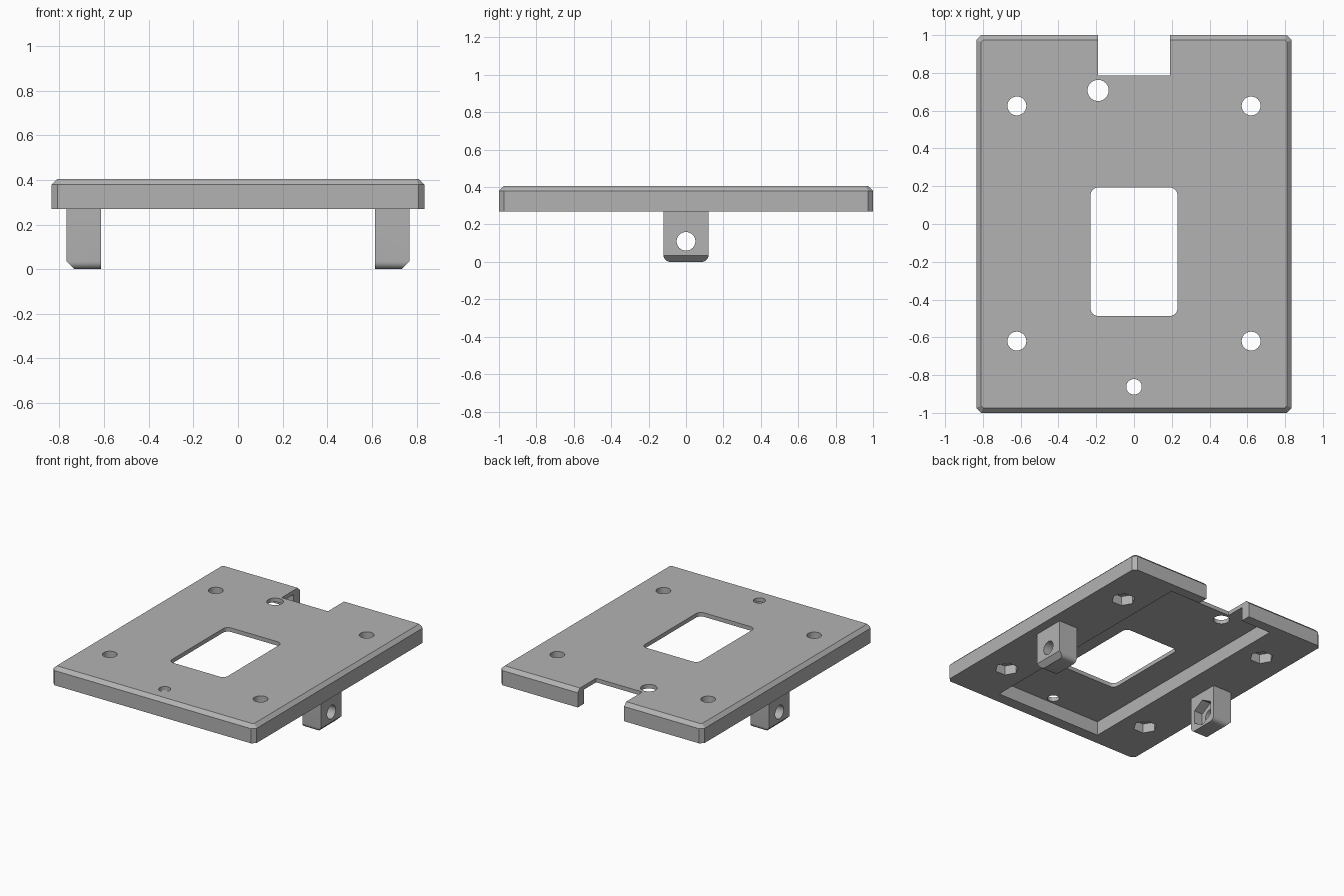
import bpy, bmesh, math
from mathutils import Matrix, Vector

if "Cube" in bpy.data.objects:
    bpy.data.objects.remove(bpy.data.objects["Cube"])

grey = bpy.data.materials.new("plain_grey")
grey.use_nodes = True
COLOUR = (0.45, 0.45, 0.45, 1)
grey.diffuse_color = COLOUR
grey.node_tree.nodes["Principled BSDF"].inputs["Base Color"].default_value = COLOUR

BASE, TOP, CHAMFER = 0.27, 0.405, 0.026
CEILING = 0.375     # roof of the underside pocket


def finish(name, bm):
    bmesh.ops.recalc_face_normals(bm, faces=bm.faces)
    mesh = bpy.data.meshes.new(name)
    bm.to_mesh(mesh)
    bm.free()
    obj = bpy.data.objects.new(name, mesh)
    bpy.context.collection.objects.link(obj)
    mesh.materials.append(grey)
    return obj


def box(lo, hi):
    bm = bmesh.new()
    size = Vector(hi) - Vector(lo)
    centre = (Vector(hi) + Vector(lo)) / 2
    bmesh.ops.create_cube(bm, size=1, matrix=Matrix.Translation(centre) @ Matrix.Diagonal((*size, 1)))
    return bm


def edges_along(bm, axis):
    return [e for e in bm.edges
            if abs((e.verts[0].co - e.verts[1].co).normalized()[axis]) > 0.99]


def bevel(bm, edges, width, segments=1):
    bmesh.ops.bevel(bm, geom=edges, offset=width, segments=segments,
                    profile=0.5, affect='EDGES')


def prism(radius, depth, centre, sides=40, rotation=Matrix()):
    bm = bmesh.new()
    bmesh.ops.create_cone(bm, cap_ends=True, segments=sides, radius1=radius, radius2=radius,
                          depth=depth, matrix=Matrix.Translation(centre) @ rotation)
    return bm


def cut(obj, bm):
    cutter = finish("cutter", bm)
    cutter.hide_render = True
    mod = obj.modifiers.new("cut", 'BOOLEAN')
    mod.operation, mod.solver, mod.object = 'DIFFERENCE', 'EXACT', cutter
    bpy.context.view_layer.objects.active = obj
    bpy.ops.object.modifier_apply(modifier=mod.name)
    bpy.data.objects.remove(cutter)


def smooth(obj):
    bpy.ops.object.select_all(action='DESELECT')
    obj.select_set(True)
    bpy.context.view_layer.objects.active = obj
    bpy.ops.object.shade_smooth_by_angle(angle=math.radians(25))


# Plate with chamfered corners and top rim
bm = box((-0.835, -1, BASE), (0.835, 1, TOP))
bevel(bm, edges_along(bm, 2), CHAMFER)
bevel(bm, [e for e in bm.edges if all(v.co.z > TOP - 0.001 for v in e.verts)], CHAMFER)
plate = finish("plate", bm)

# Underside pocket, back notch and rounded window
cut(plate, box((-0.44, -0.915, 0.1), (0.44, 0.925, CEILING)))
cut(plate, box((-0.19, 0.785, 0.1), (0.19, 1.2, 0.6)))
window = box((-0.23, -0.487, 0.1), (0.23, 0.193, 0.6))
bevel(window, edges_along(window, 2), 0.04, 6)
cut(plate, window)

# Mounting holes with hexagonal nut recesses below
for x in (-0.62, 0.62):
    for y in (-0.62, 0.625):
        cut(plate, prism(0.05, 1, (x, y, 0.3)))
        cut(plate, prism(0.082, 0.14, (x, y, BASE), sides=6, rotation=Matrix.Rotation(math.pi / 2, 4, 'Z')))

# Two plain holes through the thin floor
cut(plate, prism(0.056, 1, (-0.19, 0.707, 0.3)))
cut(plate, prism(0.041, 1, (0, -0.862, 0.3)))
smooth(plate)

# Side lugs: rounded lower corners, chamfered outer foot, cross hole and inner nut recess
ACROSS = Matrix.Rotation(math.pi / 2, 4, 'Y')
for side, name in ((1, "left_lug"), (-1, "right_lug")):
    inner, outer = sorted((side * 0.613, side * 0.768), key=abs)
    bm = box((min(inner, outer), -0.12, 0), (max(inner, outer), 0.12, BASE + 0.01))
    bevel(bm, [e for e in edges_along(bm, 0) if e.verts[0].co.z < 0.01], 0.035, 6)
    result = bmesh.ops.bisect_plane(bm, geom=bm.verts[:] + bm.edges[:] + bm.faces[:],
                                    plane_co=(outer, 0, 0.035), plane_no=(side, 0, -1),
                                    clear_outer=True)
    rim = [g for g in result["geom_cut"] if isinstance(g, bmesh.types.BMEdge)]
    bmesh.ops.edgeloop_fill(bm, edges=rim)
    lug = finish(name, bm)
    cut(lug, prism(0.05, 0.5, (side * 0.69, 0, 0.11), rotation=ACROSS))
    cut(lug, prism(0.098, 0.14, (inner, 0, 0.11), sides=6,
                   rotation=ACROSS @ Matrix.Rotation(math.pi / 2, 4, 'Z')))
    smooth(lug)
